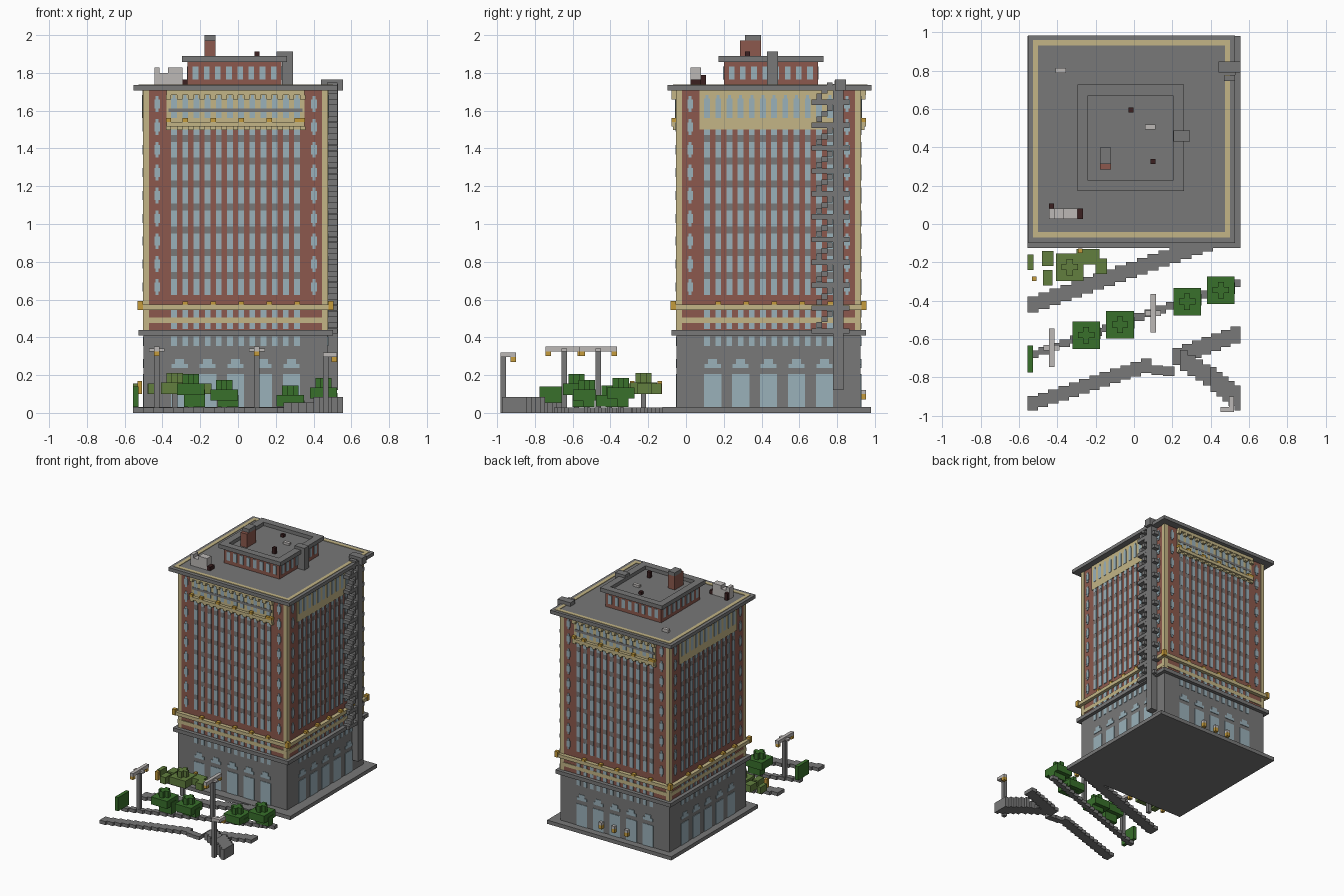
import bpy, bmesh, math
from mathutils import Matrix, Vector

cube = bpy.data.objects.get("Cube")
if cube:
    bpy.data.objects.remove(cube, do_unlink=True)


def linear(c):
    return c / 12.92 if c <= 0.04045 else ((c + 0.055) / 1.055) ** 2.4


COLOURS = dict(stone="787878", brick="8C594D", cream="C3B586", gold="C69C3C",
               glass="9AB1BA", leaf="38702B", light_leaf="627F3E",
               pale_grey="BCB8B6", maroon="3B2020")
mats = {}
for name, code in COLOURS.items():
    rgb = [linear(int(code[i:i + 2], 16) / 255) for i in (0, 2, 4)]
    m = bpy.data.materials.new(name)
    m.use_nodes = True
    m.diffuse_color = (*rgb, 1)
    bsdf = next(n for n in m.node_tree.nodes if n.type == 'BSDF_PRINCIPLED')
    bsdf.inputs["Base Color"].default_value = (*rgb, 1)
    bsdf.inputs["Roughness"].default_value = 0.9
    mats[name] = m

CX, CY, H = -0.013, 0.437, 0.487      # tower centre and half width
parts = {}


def box(part, mat, x, y, z, side=None):
    """Add a box to a part; with a side, x runs along that facade and y outward."""
    bm = parts.setdefault((part, mat), bmesh.new())
    if side is not None:
        y = (-H - y[1], -H - y[0])
    size = Vector((x[1] - x[0], y[1] - y[0], z[1] - z[0]))
    mid = Vector((x[0] + x[1], y[0] + y[1], z[0] + z[1])) / 2
    mtx = Matrix.Translation(mid) @ Matrix.Diagonal((*size, 1))
    if side is not None:
        mtx = Matrix.Translation((CX, CY, 0)) @ Matrix.Rotation(side * math.pi / 2, 4, 'Z') @ mtx
    bmesh.ops.create_cube(bm, size=1, matrix=mtx)


def around(c, half):
    return (c - half, c + half)


def block(part, mat, cx, cy, hx, hy, z):
    box(part, mat, around(cx, hx), around(cy, hy), z)


def ring(part, mat, cx, cy, outer, inner, z):
    for s in (-1, 1):
        mid, half = (outer + inner) / 2, (outer - inner) / 2
        block(part, mat, cx, cy + s * mid, outer, half, z)
        block(part, mat, cx + s * mid, cy, half, inner, z)


# Main masses
box("base_slab", "stone", (-.555, .555), (-.125, .98), (0, .03))
block("ground_storey", "stone", CX, CY, H, H, (.03, .41))
block("stone_ledge", "stone", CX, CY, .515, .515, (.41, .44))
block("brick_tower", "brick", CX, CY, H - .002, H - .002, (.44, 1.707))
block("roof_slab", "stone", CX, CY + .005, .541, .541, (1.707, 1.735))
ring("roof_trim", "cream", CX, CY + .008, .515, .487, (1.735, 1.739))
ring("balcony_ledge", "cream", CX, CY, .515, H - .01, (.545, .573))
ring("lower_cream_band", "cream", CX, CY, .49, H - .01, (.475, .505))
for sx in (-1, 1):
    for sy in (-1, 1):
        block("corner_column", "cream", CX + sx * .473, CY + sy * .473, .016, .016, (.44, 1.707))
        block("corner_post", "gold", CX + sx * .505, CY + sy * .505, .014, .014, (.545, .592))

FLOOR, PITCH = .121, .0592
columns = [(i - 5.5) * PITCH for i in range(12)]
bays = [(i - 2) * .148 for i in range(5)]
for side in range(4):
    skin = (-.004, .004)
    # Shop windows with stepped fanlights
    for u in bays:
        box("shop_window", "glass", around(u, .046), skin, (.03, .205), side)
        box("fanlight", "glass", around(u, .043), skin, (.237, .26), side)
        box("fanlight", "glass", around(u, .024), skin, (.26, .285), side)
        box("ledge_post", "gold", around(u + .03, .014), (.0, .028), (.573, .59), side)
    # Regular window columns with stone spandrels
    for u in columns:
        box("mezzanine_window", "glass", around(u, .015), skin, (.355, .405), side)
        box("lower_window", "glass", around(u, .015), skin, (.445, .475), side)
        box("lower_window", "glass", around(u, .015), skin, (.505, .545), side)
        for k in range(8):
            z = .667 + k * FLOOR
            top = min(z + .042, 1.5)
            box("tower_window", "glass", around(u, .0155), skin, (z - .042, top), side)
            if k < 7:
                box("spandrel", "stone", around(u, .0155), (-.004, .003), (z + .042, z + .079), side)
    # Narrow windows in the corner piers
    for s in (-1, 1):
        for k in range(-1, 9):
            z = .667 + k * FLOOR
            if k >= 0:
                box("pier_window", "glass", around(s * .415, .008), skin, around(z, .042), side)
                box("pier_window", "glass", around(s * .415, .015), (-.004, .005), around(z, .024), side)
    # Arcade at the top
    box("arcade_panel", "cream", around(0, .365), (-.004, .005), (1.5, 1.707), side)
    for u in columns:
        box("arcade_window", "glass", around(u, .0155), (0, .008), (1.56, 1.665), side)
        box("arcade_window", "glass", around(u, .008), (0, .008), (1.665, 1.682), side)
    if side % 2 == 0:
        box("top_balcony", "cream", around(0, .365), (0, .028), (1.515, 1.54), side)
        box("top_cornice", "cream", around(0, .365), (0, .028), (1.682, 1.707), side)
        box("arcade_rail", "stone", around(0, .355), (0, .009), (1.592, 1.612), side)
        for i in range(13):
            u = (i - 6) * PITCH
            box("cornice_dentil", "cream", around(u, .014), (0, .026), (1.66, 1.684), side)
            box("balcony_dentil", "cream", around(u, .014), (0, .02), (1.498, 1.515), side)
        for u in (-.355, *[b + .03 for b in bays], .355):
            box("balcony_post", "gold", around(u, .014), (0, .028), (1.54, 1.56), side)

# Penthouse
PX, PY = -.018, .449
block("penthouse", "brick", PX, PY, .249, .249, (1.735, 1.858))
block("penthouse_deck", "stone", PX, PY, .23, .23, (1.85, 1.862))
ring("penthouse_parapet", "stone", PX, PY, .278, .222, (1.858, 1.89))
for k in range(4):
    for i in range(8):
        u = (i - 3.5) * PITCH
        r, o = .249, .004
        if k % 2 == 0:
            block("penthouse_window", "glass", PX + u, PY + (k - 1) * r, .015, o, (1.765, 1.835))
        else:
            block("penthouse_window", "glass", PX + (k - 2) * r, PY + u, o, .015, (1.765, 1.835))

# Roof fittings
box("chimney", "brick", (-.178, -.12), (.285, .398), (1.862, 1.972))
box("chimney_cap", "stone", (-.178, -.12), (.313, .398), (1.972, 2))
box("duct", "stone", (.232, .292), (.43, .487), (1.735, 1.912))
box("duct_top", "stone", (.205, .292), (.43, .487), (1.885, 1.912))
block("vent_post", "maroon", .1, .325, .013, .013, (1.862, 1.912))
block("vent_post", "maroon", -.016, .595, .013, .013, (1.862, 1.885))
block("skylight", "pale_grey", .085, .505, .027, .013, (1.862, 1.88))
block("skylight", "pale_grey", -.383, .8, .027, .013, (1.735, 1.76))
box("roof_unit", "pale_grey", (-.443, -.295), (.025, .08), (1.735, 1.8))
box("roof_unit_top", "pale_grey", (-.443, -.415), (.025, .08), (1.8, 1.828))
box("roof_unit_top", "pale_grey", (-.37, -.295), (.025, .08), (1.8, 1.828))
box("unit_pipe", "maroon", (-.295, -.267), (.025, .08), (1.735, 1.765))
block("unit_pipe", "maroon", -.43, .093, .013, .013, (1.735, 1.79))

# Fire escape
box("escape_pole", "stone", (.47, .53), (.777, .835), (.12, 1.74))
box("escape_bridge", "stone", (.44, .555), (.79, .848), (1.707, 1.765))
for k in range(11):
    z = .42 + k * FLOOR
    box("escape_landing", "stone", (.47, .526), (.665, .865), (z, z + .028))
    for j in range(3):
        y = .69 + j * .028
        box("escape_step", "stone", (.47, .526), (y, y + .03), (z + .03 * (j + 1), z + .03 * (j + 2)))

# Lamps on the back wall
for x in (.1, -.015, -.13):
    block("wall_lamp", "gold", x, .938, .014, .016, (.07, .1))
    block("wall_lamp_cap", "pale_grey", x, .938, .014, .016, (.1, .122))


# Stepped paths
def path(part, a, b, width, top, n):
    dx, dy = (b[0] - a[0]) / n, (b[1] - a[1]) / n
    for i in range(n):
        y = a[1] + dy * (i + .5)
        box(part, "stone", (a[0] + dx * i, a[0] + dx * (i + 1)), around(y, width / 2), (0, top))


path("near_path", (-.555, -.43), (.47, -.07), .085, .028, 18)
path("hedge_kerb", (-.555, -.69), (.555, -.3), .04, .028, 20)
path("street_path", (-.555, -.945), (.09, -.73), .075, .028, 12)
path("street_path", (.09, -.76), (.21, -.77), .05, .028, 2)
path("cross_path", (.2, -.7), (.555, -.57), .09, .028, 7)
path("raised_path", (.24, -.7), (.4, -.8), .11, .055, 4)
path("raised_path", (.4, -.8), (.555, -.92), .13, .085, 5)


# Street lamps
for x, y in ((-.43, -.645), (.1, -.465)):
    block("lamp_post", "stone", x, y, .014, .014, (0, .325))
    block("lamp_arm", "pale_grey", x, y, .014, .1, (.325, .352))
    block("lamp_cross", "pale_grey", x, y, .042, .014, (.325, .34))
    for s in (-1, 1):
        block("lamp_head", "gold", x, y + s * .085, .014, .014, (.3, .325))
block("corner_lamp_post", "stone", .465, -.968, .014, .014, (0, .3))
box("corner_lamp_arm", "pale_grey", (.45, .523), (-.982, -.955), (.295, .32))
box("corner_lamp_arm", "pale_grey", (.495, .523), (-.955, -.9), (.295, .32))
block("corner_lamp_head", "gold", .509, -.914, .014, .014, (.27, .295))


# Trees and shrubs
def tree(x, y, z, mat):
    block("tree_trunk", "stone", x, y, .014, .014, (0, z))
    block("tree_crown", mat, x, y, .072, .072, (z, z + .06))
    block("tree_top", mat, x, y, .043, .016, (z + .06, z + .11))
    block("tree_top", mat, x, y, .016, .043, (z + .06, z + .11))


for x, y, z in ((-.25, -.58, .095), (-.073, -.525, .065), (.277, -.405, .035), (.453, -.345, .075)):
    tree(x, y, z, "leaf")
    block("shrub", "leaf", x + .02, y + .01, .055, .03, (.03, z + .03))
tree(-.335, -.225, .1, "light_leaf")
block("edge_shrub", "leaf", -.542, -.705, .014, .07, (.03, .14))
for x, y, hx in ((-.54, -.2, .016), (-.45, -.18, .03), (-.24, -.17, .06), (-.17, -.22, .03), (-.45, -.28, .025)):
    block("light_shrub", "light_leaf", x, y, hx, .04, (.1, .155))
for x, y in ((-.52, -.285), (-.28, -.14)):
    block("flower", "gold", x, y, .012, .012, (.1, .17))

# Turn every collected part into an object
for (part, mat), bm in parts.items():
    mesh = bpy.data.meshes.new(part)
    bm.to_mesh(mesh)
    bm.free()
    mesh.materials.append(mats[mat])
    bpy.context.scene.collection.objects.link(bpy.data.objects.new(part, mesh))
